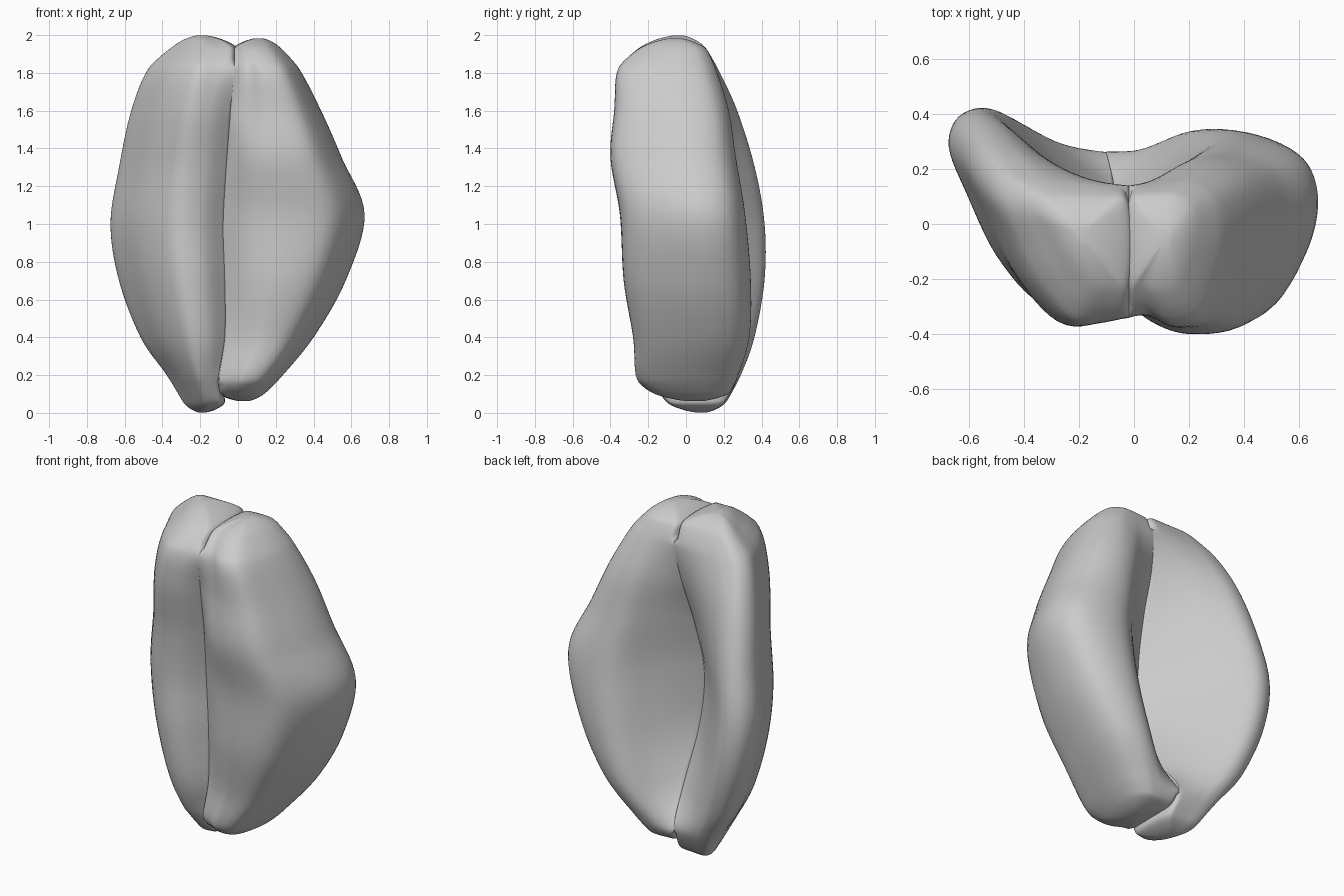
import bpy, bmesh
from mathutils import Vector

if "Cube" in bpy.data.objects:
    bpy.data.objects.remove(bpy.data.objects["Cube"])


def spline(p, n):
    """Catmull-Rom through tuples, n samples per span."""
    p = [Vector(q) for q in p]
    out, m = [], len(p)
    get = lambda i: p[min(max(i, 0), m - 1)]
    for i in range(m - 1):
        a, b, c, d = get(i - 1), get(i), get(i + 1), get(i + 2)
        for k in range(n):
            t = k / n
            out.append(0.5 * (2 * b + (c - a) * t + (2 * a - 5 * b + 4 * c - d) * t * t
                              + (3 * b - a - 3 * c + d) * t ** 3))
    out.append(p[-1])
    return out


def ring(level, outer, inner, side):
    """Cross-section: seam front -> bulge -> outer edge -> rim -> groove -> seam wall."""
    z, sx, xo, fs, yf, yb, yg = level
    pts = [(sx, fs)]
    pts += [(sx + u * (xo - sx), yf + v * (yb - yf)) for u, v in outer]
    pts += [(sx + u * (xo - sx), yg + v * (yb - yg)) for u, v in inner]
    arc = [Vector((q[0], q[1], z)) for q in spline(pts, 6)]
    # inner wall overlaps the other lobe slightly
    for t in (0.25, 0.5, 0.75):
        arc.append(Vector((sx - side * 0.02, yg + (fs - yg) * t, z)))
    return arc


def cap(base, z_end, n=10):
    """Rounded end made of shrinking rings."""
    c = sum(base, Vector()) / len(base)
    rows = []
    for i in range(1, n):
        s = 1 - i / n
        f = 1 - s ** 1.9
        rows.append([Vector((c.x + (p.x - c.x) * s, c.y + (p.y - c.y) * s,
                             p.z + (z_end - p.z) * f)) for p in base])
    return rows


def lobe(name, levels, outer, inner, side, z_low, z_high):
    rows = [ring(l, outer, inner, side) for l in spline(levels, 8)]
    rows = cap(rows[0], z_low)[::-1] + rows + cap(rows[-1], z_high)
    bm = bmesh.new()
    vs = [[bm.verts.new(p) for p in r] for r in rows]
    n = len(vs[0])
    for a, b in zip(vs, vs[1:]):
        for i in range(n):
            bm.faces.new((a[i], a[(i + 1) % n], b[(i + 1) % n], b[i]))
    bm.faces.new(vs[0])
    bm.faces.new(vs[-1])
    # soften the ends
    ends = [v for r in vs[:16] + vs[-16:] for v in r]
    for _ in range(6):
        bmesh.ops.smooth_vert(bm, verts=ends, factor=0.5,
                              use_axis_x=True, use_axis_y=True, use_axis_z=True)
    bmesh.ops.recalc_face_normals(bm, faces=bm.faces)
    me = bpy.data.meshes.new(name)
    bm.to_mesh(me)
    bm.free()
    ob = bpy.data.objects.new(name, me)
    bpy.context.collection.objects.link(ob)
    bpy.context.view_layer.objects.active = ob
    ob.select_set(True)
    bpy.ops.object.shade_smooth_by_angle(angle=0.9)
    ob.select_set(False)


# levels: z, seam x, outer x, seam front y, bulge front y, rim back y, groove y
left_levels = [
    (0.05, -0.08, -0.29, -0.09, -0.11, 0.21, 0.20),
    (0.20, -0.10, -0.38, -0.16, -0.21, 0.29, 0.26),
    (0.40, -0.07, -0.52, -0.18, -0.28, 0.36, 0.12),
    (0.70, -0.07, -0.635, -0.18, -0.31, 0.41, -0.03),
    (1.00, -0.08, -0.68, -0.19, -0.31, 0.41, -0.06),
    (1.30, -0.06, -0.635, -0.23, -0.33, 0.36, 0.00),
    (1.60, -0.04, -0.57, -0.30, -0.38, 0.27, 0.10),
    (1.82, -0.02, -0.48, -0.34, -0.37, 0.17, 0.14),
    (1.94, -0.02, -0.35, -0.24, -0.25, 0.10, 0.10)]
right_levels = [
    (0.10, -0.09, 0.14, -0.14, -0.17, 0.23, 0.22),
    (0.18, -0.10, 0.22, -0.19, -0.26, 0.27, 0.26),
    (0.40, -0.07, 0.40, -0.18, -0.28, 0.34, 0.12),
    (0.70, -0.07, 0.57, -0.18, -0.33, 0.35, -0.03),
    (1.05, -0.08, 0.67, -0.19, -0.35, 0.32, -0.06),
    (1.35, -0.06, 0.55, -0.24, -0.40, 0.27, 0.01),
    (1.60, -0.04, 0.44, -0.30, -0.38, 0.23, 0.10),
    (1.82, -0.02, 0.325, -0.34, -0.36, 0.16, 0.14),
    (1.93, -0.02, 0.23, -0.24, -0.25, 0.11, 0.10)]

# section templates: (fraction of width, fraction of depth)
left_outer = [(0.2, 0.04), (0.45, 0.04), (0.7, 0.27), (0.88, 0.58),
              (0.99, 0.82), (0.93, 0.97), (0.75, 1.0)]
left_inner = [(0.53, 0.76), (0.26, 0.38), (0.0, 0.0)]
right_outer = [(0.2, 0.07), (0.45, 0.0), (0.76, 0.06), (0.94, 0.36),
               (1.0, 0.65), (0.93, 0.87), (0.72, 0.98)]
right_inner = [(0.48, 0.92), (0.24, 0.48), (0.0, 0.0)]

# the two halves
lobe("left_lobe", left_levels, left_outer, left_inner, -1, 0.0, 2.0)
lobe("right_lobe", right_levels, right_outer, right_inner, 1, 0.06, 1.985)
